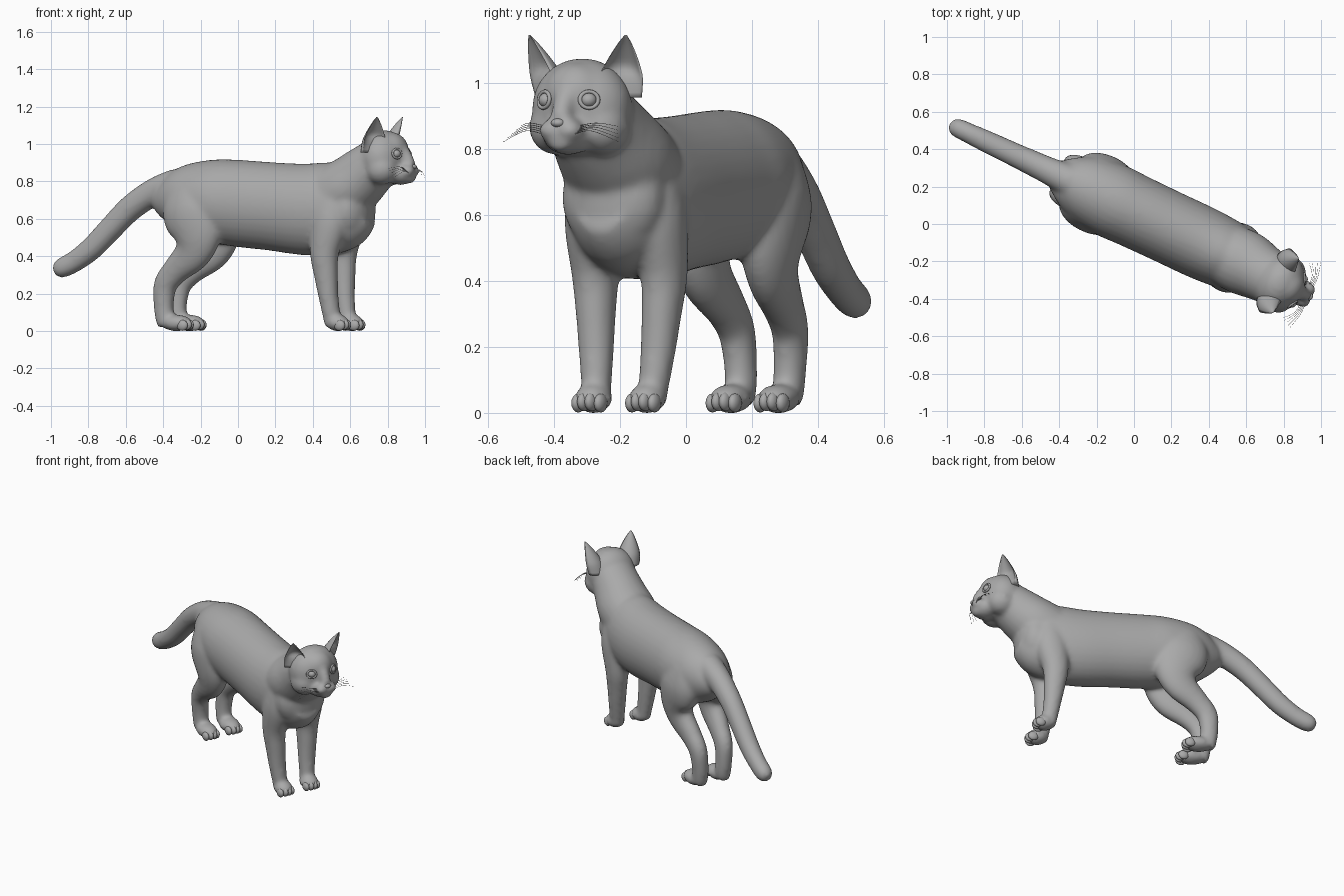
import bpy, bmesh, math
from mathutils import Vector, Matrix

if "Cube" in bpy.data.objects:
    bpy.data.objects.remove(bpy.data.objects["Cube"])

# The animal is modelled facing +x, then turned to its final heading
PLACE = Matrix.Translation((0, 0.07, 0)) @ Matrix.Rotation(math.radians(-25.2), 4, 'Z')
HEAD_V = -0.015   # small sideways offset of the head

fur = bpy.data.materials.new("plain_grey")
fur.diffuse_color = (0.4, 0.4, 0.4, 1)
fur.use_nodes = True
fur.node_tree.nodes["Principled BSDF"].inputs["Base Color"].default_value = fur.diffuse_color


def finish(bm, name, smooth=True):
    bmesh.ops.recalc_face_normals(bm, faces=bm.faces[:])
    for f in bm.faces:
        f.smooth = smooth
    me = bpy.data.meshes.new(name)
    bm.to_mesh(me)
    bm.free()
    me.materials.append(fur)
    ob = bpy.data.objects.new(name, me)
    bpy.context.collection.objects.link(ob)
    ob.matrix_world = PLACE
    return ob


def ball(bm, c, r, seg=24):
    m = Matrix.Translation(c) @ Matrix.Diagonal((r[0], r[1], r[2], 1))
    bmesh.ops.create_uvsphere(bm, u_segments=seg, v_segments=seg // 2, radius=1, matrix=m)


def skin_rings(bm, rings):
    vs = [[bm.verts.new(p) for p in ring] for ring in rings]
    n = len(vs[0])
    for a, b in zip(vs, vs[1:]):
        for i in range(n):
            bm.faces.new((a[i], a[(i + 1) % n], b[(i + 1) % n], b[i]))
    bm.faces.new(vs[0])
    bm.faces.new(vs[-1])


def spline(pts, steps):
    """Smooth curve through tuples of any length."""
    out = []
    for i in range(len(pts) - 1):
        p0, p1, p2 = pts[max(i - 1, 0)], pts[i], pts[i + 1]
        p3 = pts[min(i + 2, len(pts) - 1)]
        for k in range(steps):
            t = k / steps
            out.append([0.5 * (2 * b + (c - a) * t + (2 * a - 5 * b + 4 * c - d) * t * t
                               + (3 * b - a - 3 * c + d) * t ** 3)
                        for a, b, c, d in zip(p0, p1, p2, p3)])
    return out + [list(pts[-1])]


def loft(bm, pts, side=(0, 1, 0), seg=24, steps=5):
    """Elliptical tube: points are (x, y, z, half width, half depth)."""
    path = spline(pts, steps)
    rings = []
    for i, p in enumerate(path):
        a, b = path[max(i - 1, 0)], path[min(i + 1, len(path) - 1)]
        t = (Vector(b[:3]) - Vector(a[:3])).normalized()
        s = Vector(side)
        s = (s - t * s.dot(t)).normalized()
        d = t.cross(s)
        rings.append([Vector(p[:3]) + s * p[3] * math.cos(k * math.tau / seg)
                      + d * p[4] * math.sin(k * math.tau / seg) for k in range(seg)])
    skin_rings(bm, rings)


bm = bmesh.new()

# Torso: x, top, bottom, half width
torso = [(-.47, .82, .70, .05), (-.42, .855, .61, .11), (-.31, .895, .53, .172),
         (-.15, .918, .475, .2), (0, .915, .45, .197), (.2, .902, .43, .195),
         (.4, .895, .405, .195), (.55, .905, .41, .185), (.65, .92, .46, .165),
         (.72, .90, .54, .12)]
loft(bm, [(x, 0, (t + b) / 2, w, (t - b) / 2) for x, t, b, w in torso], seg=32)
ball(bm, (.68, 0, .65), (.11, .165, .17))

# Neck
loft(bm, [(.54, 0, .71, .17, .17), (.66, 0, .77, .175, .165), (.76, HEAD_V / 2, .845, .155, .15),
          (.85, HEAD_V, .92, .14, .125)])

# Tail
loft(bm, [(-.36, 0, .78, .09, .09), (-.49, 0, .745, .075, .075), (-.63, 0, .66, .067, .07),
          (-.75, 0, .55, .063, .066), (-.86, 0, .445, .06, .063), (-.96, 0, .375, .055, .058),
          (-1.04, 0, .337, .052, .054), (-1.075, 0, .322, .036, .036), (-1.085, 0, .318, .012, .012)])

# Head: skull, brow and bridge, muzzle, chin
ball(bm, (.87, HEAD_V, .925), (.128, .158, .15))
ball(bm, (.915, HEAD_V, .965), (.09, .10, .098))
loft(bm, [(.95, HEAD_V, .98, .045, .05), (1.0, HEAD_V, .925, .034, .04), (1.03, HEAD_V, .88, .03, .03)])
ball(bm, (1.02, HEAD_V, .815), (.035, .04, .027))
ball(bm, (.97, HEAD_V, .84), (.075, .08, .06))

for s in (-1, 1):
    # Cheeks and whisker pads
    ball(bm, (.89, HEAD_V + s * .075, .865), (.09, .085, .085))
    ball(bm, (1.018, HEAD_V + s * .03, .855), (.045, .042, .035))
    # Front leg and paw
    loft(bm, [(.60, s * .10, .72, .07, .09), (.59, s * .11, .58, .083, .105),
              (.565, s * .115, .42, .07, .08), (.572, s * .11, .30, .06, .066),
              (.584, s * .103, .18, .053, .054), (.598, s * .096, .08, .046, .048),
              (.605, s * .094, .03, .044, .045)])
    ball(bm, (.632, s * .09, .043), (.066, .058, .045))
    # Hind leg: thigh, hock, lower leg and paw
    loft(bm, [(-.23, s * .10, .76, .08, .13), (-.22, s * .115, .64, .10, .165),
              (-.19, s * .12, .52, .088, .145), (-.215, s * .113, .42, .072, .105),
              (-.32, s * .098, .325, .06, .075), (-.385, s * .09, .25, .054, .066),
              (-.40, s * .083, .15, .05, .056), (-.395, s * .08, .07, .048, .052),
              (-.385, s * .08, .03, .044, .048)])
    ball(bm, (-.325, s * .08, .043), (.09, .06, .045))

body = finish(bm, "body")
rm = body.modifiers.new("fuse", 'REMESH')
rm.mode = 'VOXEL'
rm.voxel_size = 0.011
rm.use_smooth_shade = True
sm = body.modifiers.new("soften", 'SMOOTH')
sm.factor = 0.5
sm.iterations = 16

# Toes
bm = bmesh.new()
for px, py in ((.672, .09), (-.262, .08)):
    for s in (-1, 1):
        for k, (dx, dz) in zip((-1.5, -.5, .5, 1.5), ((-.012, 0), (0, .004), (0, .004), (-.012, 0))):
            ball(bm, (px + dx, s * py + k * .025, .03 + dz), (.032, .018, .029), 16)
finish(bm, "toes")

# Ears: hollow crescent sections tapering to a point
bm = bmesh.new()
for s in (-1, 1):
    base = Vector((.845, HEAD_V + s * .105, .955))
    tip = Vector((.905, HEAD_V + s * .162, 1.145))
    ang = math.radians(35) * s
    fwd = Vector((math.cos(ang), math.sin(ang), 0))
    wide = Vector((-math.sin(ang), math.cos(ang), 0))
    rings = []
    for t, k, hollow in spline([(0, 1.05, .0), (.3, 1, .3), (.5, .82, .75), (.7, .56, .8),
                                (.88, .28, .75), (1, .04, .6)], 3):
        angles = [math.pi * (i / 10 - .5) for i in range(11)]
        outer = [(-.07 * math.cos(a), .068 * math.sin(a)) for a in angles]
        inner = [(-.07 * hollow * math.cos(a), .064 * math.sin(a)) for a in reversed(angles[1:-1])]
        c = base.lerp(tip, t) + fwd * .025 * (1 - t)
        rings.append([c + fwd * f * k + wide * w * k for f, w in outer + inner])
    skin_rings(bm, rings)
ears = finish(bm, "ears")

# Eyes with lids
bm = bmesh.new()
lids = bmesh.new()
for s in (-1, 1):
    c = Vector((.972, HEAD_V + s * .07, .947))
    ball(bm, c, (.027, .025, .023))
    out = Vector((.86, s * .48, .12)).normalized()
    a = out.cross(Vector((0, 0, 1))).normalized()
    b = out.cross(a)
    ring = [[lids.verts.new(c + out * (.011 + .006 * math.sin(q))
                            + (a * math.cos(p) * 1.1 + b * math.sin(p)) * (.025 + .006 * math.cos(q)))
             for q in [j * math.tau / 8 for j in range(8)]]
            for p in [i * math.tau / 24 for i in range(24)]]
    for i in range(24):
        for j in range(8):
            n, m = (i + 1) % 24, (j + 1) % 8
            lids.faces.new((ring[i][j], ring[n][j], ring[n][m], ring[i][m]))
finish(bm, "eyes")
finish(lids, "eyelids")

# Nose
bm = bmesh.new()
ball(bm, (1.042, HEAD_V, .878), (.02, .022, .014))
finish(bm, "nose")

# Whiskers
bm = bmesh.new()
for s in (-1, 1):
    for k in range(5):
        z = .842 + .006 * k
        pts = [(1.04 - .006 * k, HEAD_V + s * .045, z), (1.04 - .008 * k, HEAD_V + s * .11, z + .012),
               (1.02 - .014 * k, HEAD_V + s * (.195 - .008 * k), z - .022 + .006 * k)]
        loft(bm, [p + (r, r) for p, r in zip(pts, (.0012, .001, .0005))], side=(1, 0, 0), seg=5)
finish(bm, "whiskers")
